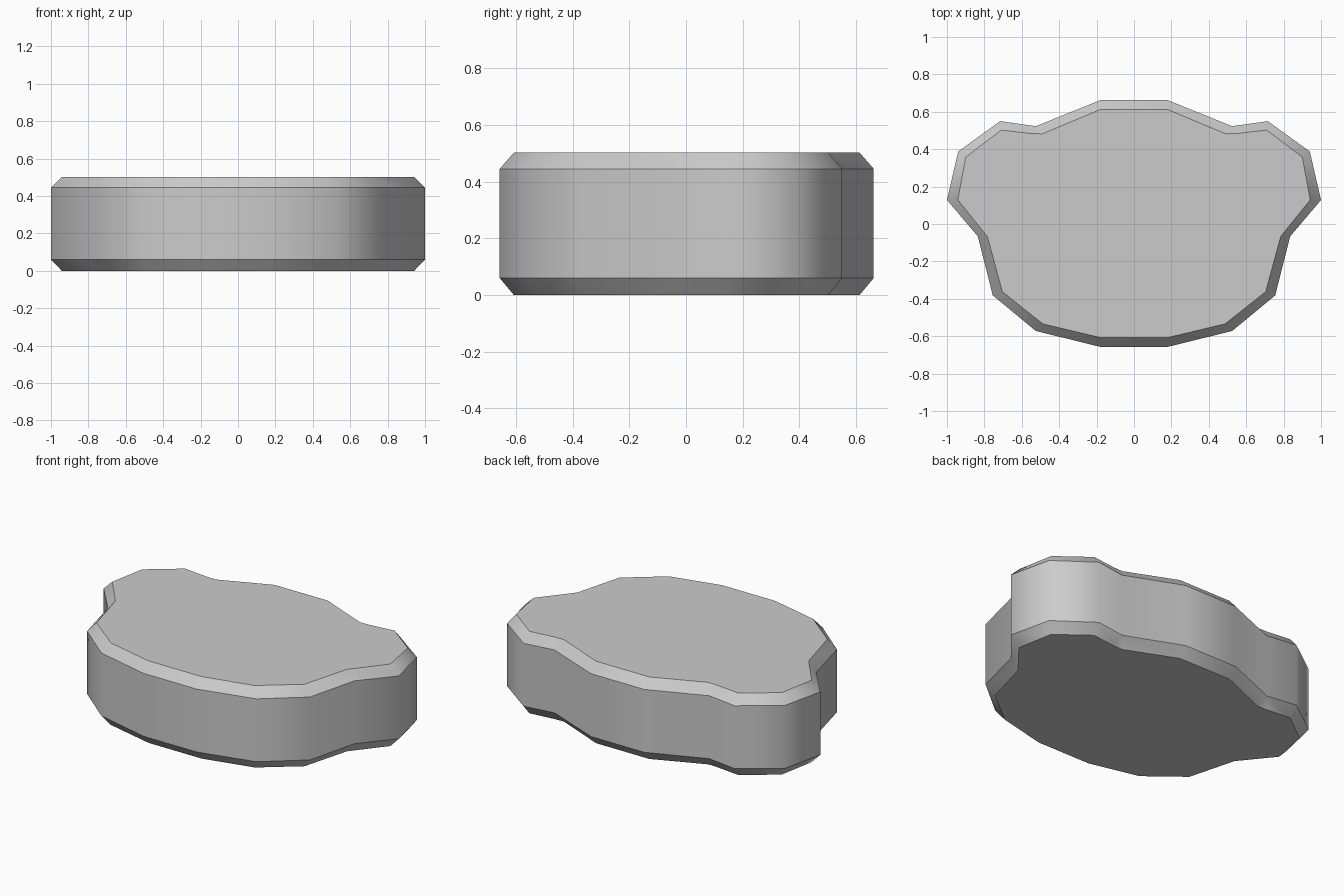
import bpy, bmesh

if "Cube" in bpy.data.objects:
    bpy.data.objects.remove(bpy.data.objects["Cube"])

# Right half of the outline, back to front: outer wall point, then inset cap point
half = [
    ((0.18, 0.662), (0.18, 0.612)),
    ((0.525, 0.523), (0.49, 0.482)),   # notch is one wall point but two cap points
    ((0.525, 0.523), (0.55, 0.484)),
    ((0.715, 0.55), (0.71, 0.502)),
    ((0.94, 0.388), (0.90, 0.357)),
    ((1.00, 0.128), (0.942, 0.129)),
    ((0.835, -0.066), (0.784, -0.067)),
    ((0.755, -0.382), (0.704, -0.362)),
    ((0.525, -0.572), (0.487, -0.534)),
    ((0.18, -0.657), (0.18, -0.607)),
]


def full_outline(side):
    right = [p[side] for p in half]
    return right + [(-x, y) for x, y in reversed(right)]


outer, inner = full_outline(0), full_outline(1)
bm = bmesh.new()

# Four stacked rings: bottom cap, lower wall, upper wall, top cap
rings = [[bm.verts.new((x, y, z)) for x, y in pts]
         for pts, z in ((inner, 0), (outer, 0.06), (outer, 0.445), (inner, 0.502))]
n = len(outer)
for lo, hi in zip(rings, rings[1:]):
    for i in range(n):
        j = (i + 1) % n
        bm.faces.new((lo[i], lo[j], hi[j], hi[i]))
bm.faces.new(rings[0])
bm.faces.new(rings[-1])
bmesh.ops.remove_doubles(bm, verts=bm.verts[:], dist=0.0005)
bmesh.ops.recalc_face_normals(bm, faces=bm.faces[:])

# Smooth around the outline, crisp along the chamfer rims
for f in bm.faces:
    f.smooth = True
for e in bm.edges:
    a, b = e.verts
    e.smooth = abs(a.co.z - b.co.z) > 0.001

mesh = bpy.data.meshes.new("chamfered_slab")
bm.to_mesh(mesh)
bm.free()
slab = bpy.data.objects.new("chamfered_slab", mesh)
bpy.context.collection.objects.link(slab)
